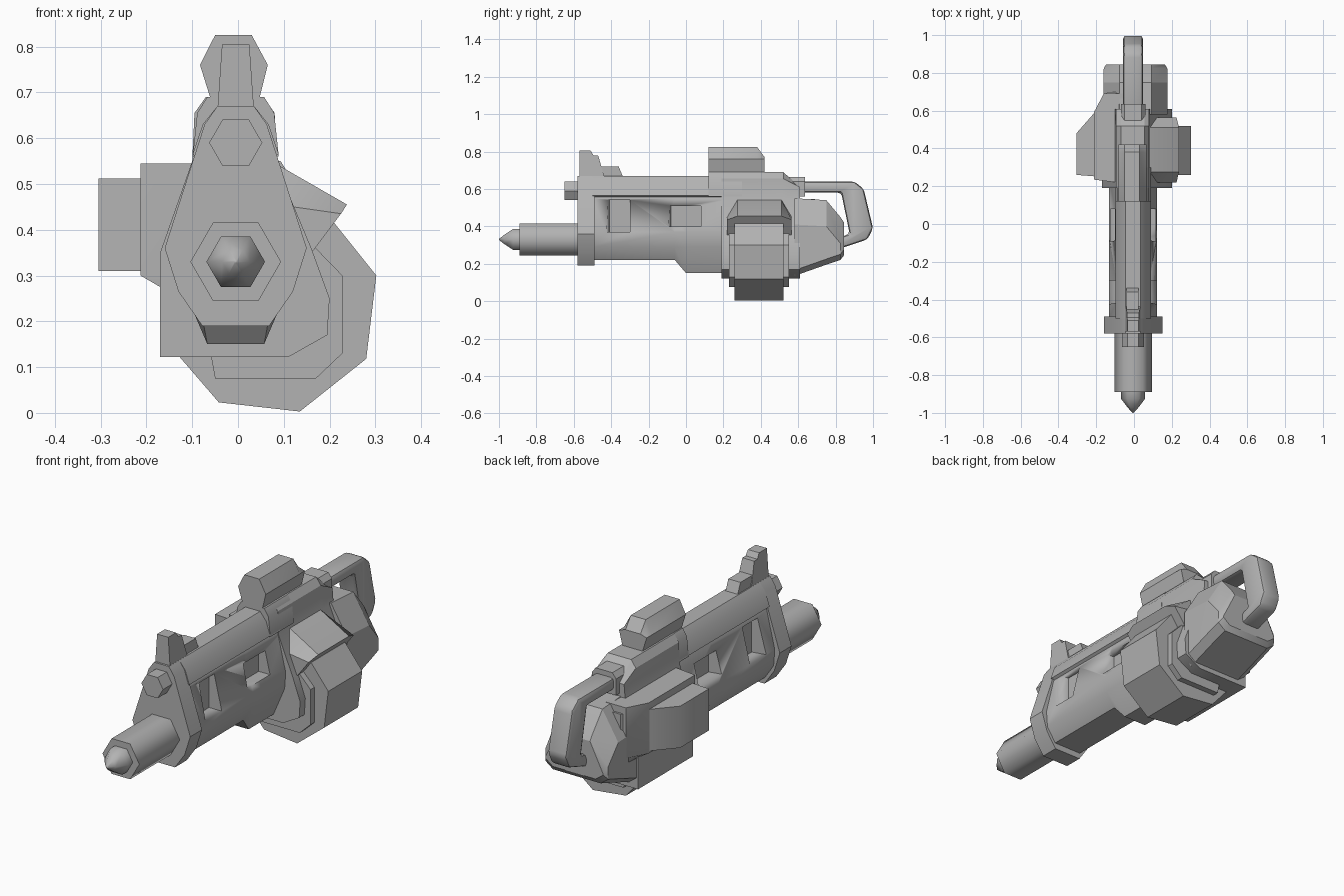
import bpy
import bmesh
from math import radians, cos, sin, tau
from mathutils import Vector

cube = bpy.data.objects.get("Cube")
if cube:
    bpy.data.objects.remove(cube, do_unlink=True)

CX = -0.005  # centreline of the symmetrical parts
grey = bpy.data.materials.new("plain grey")
grey.use_nodes = True
grey.diffuse_color = (0.45, 0.45, 0.45, 1)
grey.node_tree.nodes["Principled BSDF"].inputs["Base Color"].default_value = (0.45, 0.45, 0.45, 1)


def loft(name, rings, angle=30, bevel=0):
    """Skin a list of matching rings of points, closing both ends."""
    bm = bmesh.new()
    loops = [[bm.verts.new(p) for p in ring] for ring in rings]
    n = len(loops[0])
    for a, b in zip(loops, loops[1:]):
        for i in range(n):
            j = (i + 1) % n
            bm.faces.new((a[i], a[j], b[j], b[i]))
    bm.faces.new(loops[0])
    bm.faces.new(loops[-1])
    bmesh.ops.remove_doubles(bm, verts=bm.verts, dist=0.0001)
    bmesh.ops.recalc_face_normals(bm, faces=bm.faces)
    mesh = bpy.data.meshes.new(name)
    bm.to_mesh(mesh)
    bm.free()
    mesh.materials.append(grey)
    ob = bpy.data.objects.new(name, mesh)
    bpy.context.collection.objects.link(ob)
    bpy.ops.object.select_all(action='DESELECT')
    ob.select_set(True)
    bpy.context.view_layer.objects.active = ob
    if bevel:
        mod = ob.modifiers.new("bevel", 'BEVEL')
        mod.width = bevel
        mod.segments = 2
        bpy.ops.object.modifier_apply(modifier=mod.name)
    bpy.ops.object.shade_smooth_by_angle(angle=radians(angle))
    return ob


def ring_y(section, y):
    return [(x, y, z) for x, z in section]


def along_y(name, section, y0, y1, **kw):
    return loft(name, [ring_y(section, y0), ring_y(section, y1)], **kw)


def along_x(name, profile, x0, x1, **kw):
    return loft(name, [[(x, y, z) for y, z in profile] for x in (x0, x1)], **kw)


def along_z(name, plan, z0, z1, **kw):
    return loft(name, [[(x, y, z) for x, y in plan] for z in (z0, z1)], **kw)


def mirrored(half):
    """Half section (offset from centre, height) to a full section."""
    return [(CX + x, z) for x, z in half] + [(CX - x, z) for x, z in reversed(half)]


def hexagon(rx, y, z):
    return [(CX + rx * cos(tau * i / 6), y, z + rx * sin(tau * i / 6)) for i in range(6)]


# Barrel, pointed tip and small upper tube
loft("barrel", [hexagon(0.099, -0.89, 0.33), hexagon(0.099, -0.55, 0.33)], angle=65)
loft("barrel_tip", [hexagon(r, y, 0.33) for r, y in
     ((0.003, -1), (0.03, -0.97), (0.064, -0.925), (0.064, -0.87))], angle=65)
loft("upper_tube", [hexagon(0.058, -0.65, 0.59), hexagon(0.058, -0.55, 0.59)])

# Front plate
along_y("front_plate", mirrored([(0.04, 0.67), (0.068, 0.63), (0.155, 0.36),
        (0.125, 0.265), (0.073, 0.19)]), -0.58, -0.49)


# Fore body with a stepped belly
def body_section(belly, width):
    return mirrored([(0.06, 0.6), (0.085, 0.55), (0.128, 0.37), (0.122, 0.29), (width, belly)])


fore_body = loft("fore_body", [ring_y(body_section(b, w), y) for y, b, w in
                 ((-0.5, 0.22, 0.075), (-0.06, 0.22, 0.075), (0, 0.15, 0.062), (0.25, 0.15, 0.062))])

# Side windows, cut as sloped pockets on both sides
for side in (-1, 1):
    for y0, y1, z0, z1 in ((-0.44, -0.3, 0.37, 0.54), (-0.11, 0.08, 0.4, 0.51)):
        outer = [(CX + side * 0.2, y, z) for y, z in ((y0, z0), (y1, z0), (y1, z1), (y0, z1))]
        inner = [(CX + side * 0.06, y, z) for y, z in
                 ((y0 + 0.03, z0), (y1, z0), (y1, z1), (y0 + 0.03, z1))]
        cutter = loft("window_cutter", [outer, inner])
        cutter.hide_render = True
        bpy.context.view_layer.objects.active = fore_body
        cut = fore_body.modifiers.new("window", 'BOOLEAN')
        cut.operation = 'DIFFERENCE'
        cut.solver = 'EXACT'
        cut.object = cutter
        bpy.ops.object.modifier_apply(modifier=cut.name)
        bpy.data.objects.remove(cutter, do_unlink=True)

# Top rail with a collar at its rear
along_y("top_rail", mirrored([(0.04, 0.67), (0.072, 0.63), (0.094, 0.565), (0.08, 0.555)]), -0.5, 0.2)
along_y("rail_collar", mirrored([(0.062, 0.69), (0.084, 0.655), (0.094, 0.56)]), 0.12, 0.3)

# Front sight
sight = [(-0.57, 0.66), (-0.57, 0.805), (-0.51, 0.805), (-0.495, 0.78), (-0.47, 0.78), (-0.435, 0.66)]
loft("front_sight", [[(CX + s * (0.04 - 0.07 * (z - 0.66)), y, z) for y, z in sight] for s in (-1, 1)])
along_x("sight_foot", [(-0.46, 0.66), (-0.46, 0.72), (-0.36, 0.72), (-0.335, 0.66)], CX - 0.035, CX + 0.03)

# Receiver: lopsided section with its rear top edge sloped down
receiver = [(-0.07, 0.69), (-0.095, 0.655), (-0.1, 0.55), (-0.17, 0.35), (-0.17, 0.122),
            (0.11, 0.122), (0.195, 0.17), (0.2, 0.25), (0.16, 0.36), (0.085, 0.54),
            (0.08, 0.655), (0.055, 0.69)]
loft("receiver", [ring_y(receiver, 0.19), ring_y(receiver, 0.52),
                  ring_y([(x, min(z, 0.61)) for x, z in receiver], 0.61)])

# Scope with sloped rear top
scope = [(-0.05, 0.825), (-0.083, 0.76), (-0.058, 0.68), (0.045, 0.68), (0.065, 0.76), (0.03, 0.825)]
loft("scope", [ring_y(scope, 0.12), ring_y(scope, 0.38),
               ring_y([(x, min(z, 0.77)) for x, z in scope], 0.42)])

# Drum on the left, its backing plate and its cover
along_y("drum_backing", [(-0.06, 0.13), (-0.05, 0.075), (0.17, 0.075), (0.228, 0.13),
        (0.228, 0.3), (0.16, 0.37), (0, 0.4)], 0.23, 0.55)
along_y("drum", [(-0.13, 0.125), (-0.042, 0.023), (0.135, 0.003), (0.28, 0.118),
        (0.302, 0.3), (0.21, 0.415), (0.05, 0.45)], 0.26, 0.52)
cover = [(0.06, 0.55), (0.09, 0.54), (0.238, 0.455), (0.165, 0.355), (0.06, 0.36)]
cover_end = [(0.06, 0.45), (0.12, 0.45), (0.225, 0.435), (0.165, 0.355), (0.06, 0.36)]
loft("drum_cover", [ring_y(cover_end, 0.22), ring_y(cover, 0.275),
                    ring_y(cover, 0.51), ring_y(cover_end, 0.565)])

# Side wing on the right, in two steps
along_z("wing_outer", [(-0.305, 0.26), (-0.305, 0.48), (-0.2, 0.6), (-0.14, 0.7),
        (-0.05, 0.7), (-0.05, 0.24)], 0.31, 0.512, angle=50)
wing = [(-0.213, 0.235), (-0.213, 0.59), (-0.16, 0.69), (-0.05, 0.69), (-0.05, 0.215)]
loft("wing_inner", [[(max(x, -0.17), y, 0.275) for x, y in wing], [(x, y, 0.3) for x, y in wing],
                    [(x, y, 0.545) for x, y in wing]], angle=50)

# Stock, narrowing towards the rear
stock_sections = []
for y, top, bottom, wide in ((0.58, 0.55, 0.135, 0.17), (0.75, 0.54, 0.195, 0.17),
                             (0.825, 0.45, 0.22, 0.168), (0.845, 0.42, 0.245, 0.155)):
    half = [(0.085, top), (wide, top - 0.14), (wide, bottom + 0.03), (wide - 0.04, bottom)]
    stock_sections.append([(x + 0.013, y, z) for x, z in mirrored(half)])
loft("stock", stock_sections)

# Rear handle loop and the block joining it to the receiver
along_x("rear_handle", [(0.55, 0.64), (0.9, 0.64), (0.95, 0.6), (1, 0.39), (0.97, 0.33),
        (0.82, 0.28), (0.82, 0.34), (0.875, 0.36), (0.83, 0.58), (0.55, 0.58)],
        CX - 0.052, CX + 0.052, bevel=0.018)
along_y("handle_block", mirrored([(0.045, 0.665), (0.065, 0.64), (0.065, 0.56)]), 0.5, 0.635)
